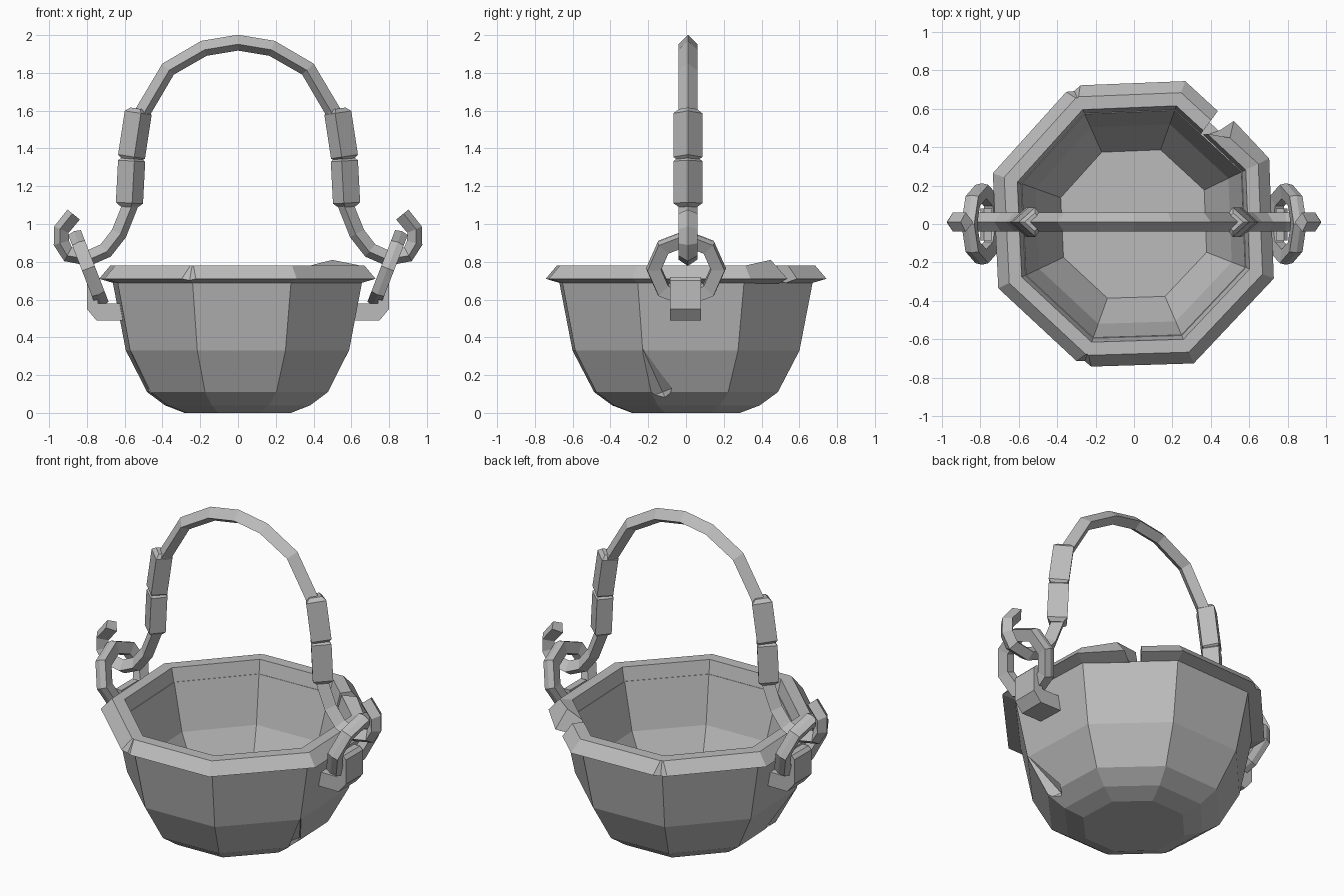
import bpy, bmesh
from math import cos, sin, radians
from mathutils import Vector

if "Cube" in bpy.data.objects:
    bpy.data.objects.remove(bpy.data.objects["Cube"])

GREY = (0.5, 0.5, 0.5, 1)
stone = bpy.data.materials.new("stone grey")
stone.use_nodes = True
stone.diffuse_color = GREY
stone.node_tree.nodes["Principled BSDF"].inputs["Base Color"].default_value = GREY


def finish(name, bm):
    bmesh.ops.recalc_face_normals(bm, faces=bm.faces[:])
    mesh = bpy.data.meshes.new(name)
    bm.to_mesh(mesh)
    bm.free()
    mesh.materials.append(stone)
    obj = bpy.data.objects.new(name, mesh)
    bpy.context.collection.objects.link(obj)
    return obj


def loft(name, rings, closed=False):
    """Skin a list of equal rings; cap the ends unless the loft is closed."""
    bm = bmesh.new()
    rows = [[bm.verts.new(p) for p in ring] for ring in rings]
    pairs = list(zip(rows, rows[1:]))
    if closed:
        pairs.append((rows[-1], rows[0]))
    else:
        bm.faces.new(rows[0])
        bm.faces.new(rows[-1])
    n = len(rows[0])
    for a, b in pairs:
        for i in range(n):
            j = (i + 1) % n
            bm.faces.new((a[i], a[j], b[j], b[i]))
    return finish(name, bm)


def polar(angle, r, z):
    """Point on the bowl, which is slightly deeper than it is wide."""
    a = radians(angle)
    return Vector((r * cos(a), 1.015 * r * sin(a), z))


def bar_rings(path, section, closed=False, y=0):
    """Rings along a path of (x, z, half height, half width) in the xz plane."""
    rings = []
    last = len(path) - 1
    for i, (x, z, h, w) in enumerate(path):
        a = path[i - 1] if closed or i else path[0]
        b = path[(i + 1) % len(path)] if closed or i < last else path[last]
        t = Vector((b[0] - a[0], b[1] - a[1])).normalized()
        rings.append([Vector((x - t.y * s * h, y + v * w, z + t.x * s * h))
                      for s, v in section])
    return rings


def hull(angle, points, flip=1):
    """Convex chip cutter from (radius, sideways, height) points at an angle."""
    bm = bmesh.new()
    side = polar(angle + 90, flip, 0)
    for r, s, z in points:
        bm.verts.new(polar(angle, r, z) + side * s)
    bmesh.ops.convex_hull(bm, input=bm.verts[:])
    obj = finish("chip_cutter", bm)
    obj.hide_render = True
    return obj


def carve(obj, cutters):
    """Cut the chips out, bake the result and discard the cutters."""
    for c in cutters:
        mod = obj.modifiers.new("chip", 'BOOLEAN')
        mod.operation = 'DIFFERENCE'
        mod.solver = 'EXACT'
        mod.object = c
    bpy.context.view_layer.update()
    deps = bpy.context.evaluated_depsgraph_get()
    baked = bpy.data.meshes.new_from_object(obj.evaluated_get(deps))
    obj.modifiers.clear()
    obj.data = baked
    for c in cutters:
        bpy.data.objects.remove(c)


# Slightly uneven octagon, counted round from the split at the back
corners = [70, 114.5, 160.5, 205, 250, 293.5, 339, 385.5]

# Bowl body: outside from base to rim, then back down inside to the floor
bowl_profile = [(.30, 0), (.41, .04), (.51, .11), (.63, .33), (.703, .69),
                (.62, .70), (.545, .42), (.405, .17)]
bowl = loft("bowl", [[polar(a, r, z) for a in corners] for r, z in bowl_profile])
gouge = [(.63, 0, .34), (.445, .04, .11), (.47, .1, .13), (.45, .07, .05),
         (.53, -.02, .08), (.75, .05, .2), (.6, .17, .1)]
carve(bowl, [hull(corners[3], gouge, -1), hull(corners[6], gouge)])

# Rim: octagonal band, split at the back with one end bent up to a point
rim_profile = [(.69, .685), (.78, .71), (.717, .78), (.645, .78), (.62, .685)]
rings = [[polar(53, r * .93, z) for r, z in rim_profile]]
rings += [[polar(a, r, z) for r, z in rim_profile] for a in corners]
split_end = [(47, .66, .685), (45.5, .742, .71), (41.5, .667, .81),
             (50.5, .60, .78), (52, .58, .685)]
rings.append([polar(*p) for p in split_end])
rim = loft("rim", rings)
nick = [(.738, 0, .73), (.79, .12, .73), (.79, -.12, .73), (.70, 0, .80),
        (.77, 0, .66), (.9, 0, .73)]
carve(rim, [hull(corners[1], nick), hull(corners[4], nick)])

# Handle: ridged bar that arches over and ends in an upturned hook each side
HANDLE_Y = .01
RIDGE = [(1, 0), (-.2, 1), (-1, 0), (-.2, -1)]
half = [(.18, 1.93), (.37, 1.82), (.50, 1.60), (.56, 1.35), (.57, 1.10),
        (.63, .95), (.70, .86), (.79, .82), (.90, .84), (.935, .90),
        (.935, .97), (.87, 1.05)]
arch = [(-x, z) for x, z in reversed(half)] + [(0, 1.96)] + half
loft("handle", bar_rings([(x, z, .042, .05) for x, z in arch], RIDGE, y=HANDLE_Y))


def mirrored(name, rings, closed=False):
    for side, s in (("left", 1), ("right", -1)):
        loft(side + "_" + name,
             [[(p[0] * s, p[1], p[2]) for p in ring] for ring in rings], closed)


# Thick collars on the handle
for name, x0, z0, x1, z1 in (("upper_grip", .525, 1.61, .567, 1.335),
                             ("lower_grip", .562, 1.355, .576, 1.09)):
    path = []
    for t, size in ((0, .045), (.08, .072), (.92, .072), (1, .045)):
        path.append((x0 + (x1 - x0) * t, z0 + (z1 - z0) * t, size, size * 1.07))
    mirrored(name, bar_rings(path, RIDGE, y=HANDLE_Y))

# Tilted octagonal link rings
SECTION = [(1, 0), (.8, 1), (-1, .7), (-1, -.7), (.8, -1)]
loop = [(.172 * sin(radians(a)), .172 * cos(radians(a)), .04, .036)
        for a in range(0, 360, 45)]
up = Vector((.36, 0, .93))
out = Vector((.93, 0, -.36))
centre = Vector((.792, 0, .765))
link = [[centre + Vector((0, p.x, 0)) + up * p.z + out * p.y for p in ring]
        for ring in bar_rings(loop, SECTION, True)]
mirrored("link_ring", link, True)

# Hooked lugs on the bowl that hold the rings
lug = [(.57, .49), (.75, .49), (.80, .55), (.80, .70), (.78, .72),
       (.74, .72), (.74, .58), (.60, .58)]
mirrored("lug", [[(x, y, z) for x, z in lug] for y in (-.085, .08)])
